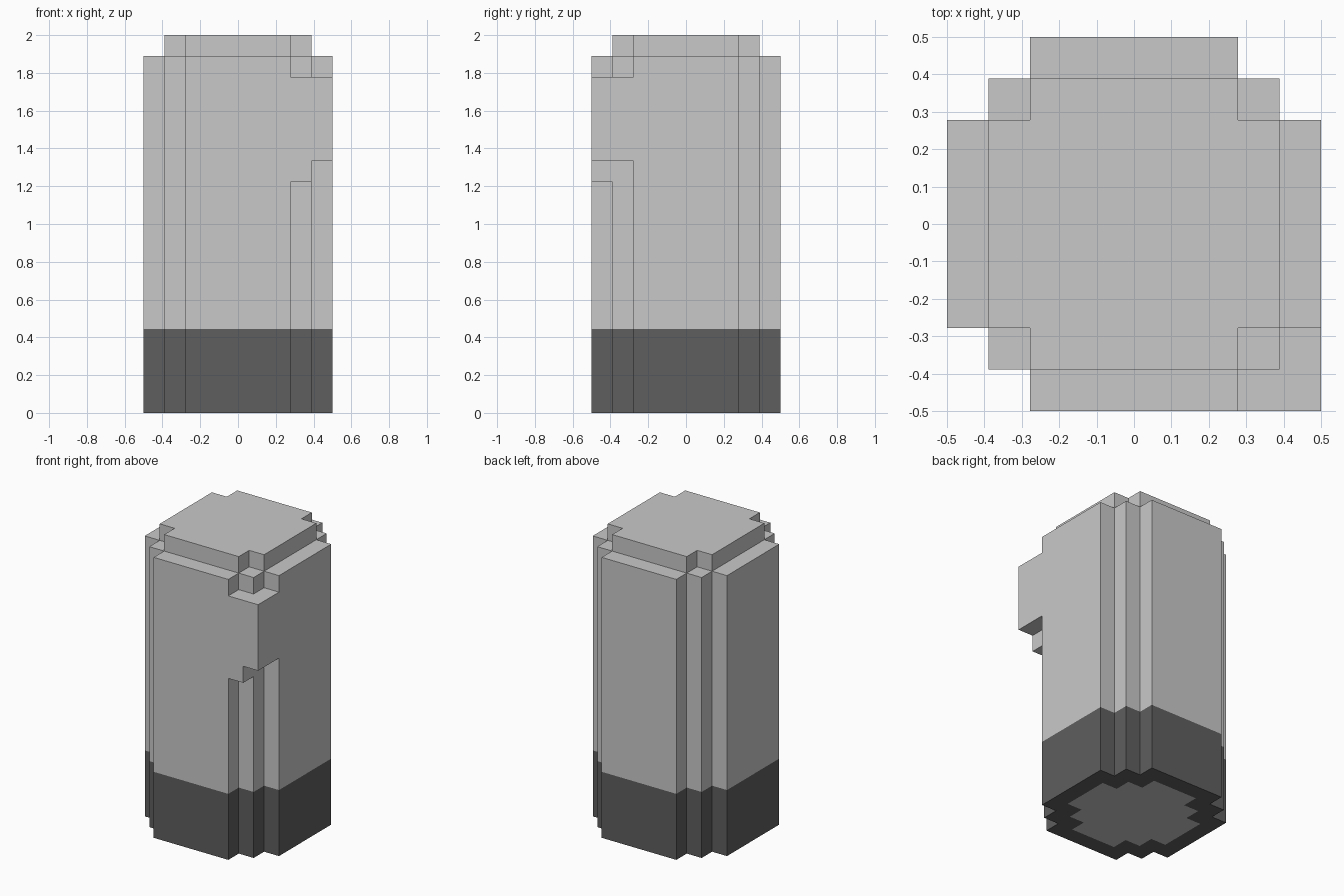
import bpy
import bmesh
import math

if "Cube" in bpy.data.objects:
    bpy.data.objects.remove(bpy.data.objects["Cube"])

U = 1 / 9  # every step in the model is a multiple of this size


def material(name, value):
    m = bpy.data.materials.new(name)
    m.diffuse_color = (value, value, value, 1)
    m.use_nodes = True
    m.node_tree.nodes["Principled BSDF"].inputs["Base Color"].default_value = m.diffuse_color
    return m


LIGHT = material("light grey", 0.584)
DARK = material("dark grey", 0.114)


def layers(steps, z0, z1):
    """Blocks of a stepped round plan; steps[d] is the half width at distance d."""
    r = len(steps) - 1
    return {(x, y, z) for y in range(-r, r + 1)
            for x in range(-steps[abs(y)], steps[abs(y)] + 1)
            for z in range(z0, z1)}


PLAN = (4, 4, 4, 3, 2)      # pillar outline
CAP = (3, 3, 3, 2)          # raised top outline
CORE = (3, 3, 2, 1)         # pale panel under the base

parts = {
    "base": layers(PLAN, 0, 4),
    "body": layers(PLAN, 4, 17),
    "top_cap": layers(CAP, 17, 18),
    # block that fills the front right corner, with a small step beneath it
    "corner_block": {(x, y, z) for x, y in ((3, -4), (4, -4), (4, -3))
                     for z in range(12, 16)} | {(3, -4, 11)},
}
solid = set().union(*parts.values())
core = layers(CORE, 0, 1)


def build(name, blocks):
    """Outer skin of a part, merged into large flat faces."""
    bm = bmesh.new()
    verts = {}

    def vert(p):
        if p not in verts:
            verts[p] = bm.verts.new(((p[0] - 0.5) * U, (p[1] - 0.5) * U, p[2] * U))
        return verts[p]

    for c in sorted(blocks):
        for axis in range(3):
            a, b = (axis + 1) % 3, (axis + 2) % 3
            for side in (0, 1):
                n = list(c)
                n[axis] += 2 * side - 1
                if tuple(n) in solid:
                    continue
                quad = []
                for i, j in ((0, 0), (1, 0), (1, 1), (0, 1)):
                    p = list(c)
                    p[axis] += side
                    p[a] += i
                    p[b] += j
                    quad.append(vert(tuple(p)))
                f = bm.faces.new(quad if side else quad[::-1])
                # pale panel set in the underside of the dark base
                if name == "base" and axis == 2 and c in core:
                    f.material_index = 1
    bmesh.ops.dissolve_limit(bm, angle_limit=math.radians(1), verts=bm.verts[:],
                             edges=bm.edges[:], delimit={'MATERIAL'})
    mesh = bpy.data.meshes.new(name)
    bm.to_mesh(mesh)
    bm.free()
    for m in ((DARK, LIGHT) if name == "base" else (LIGHT,)):
        mesh.materials.append(m)
    bpy.context.collection.objects.link(bpy.data.objects.new(name, mesh))


for part, blocks in parts.items():
    build(part, blocks)
